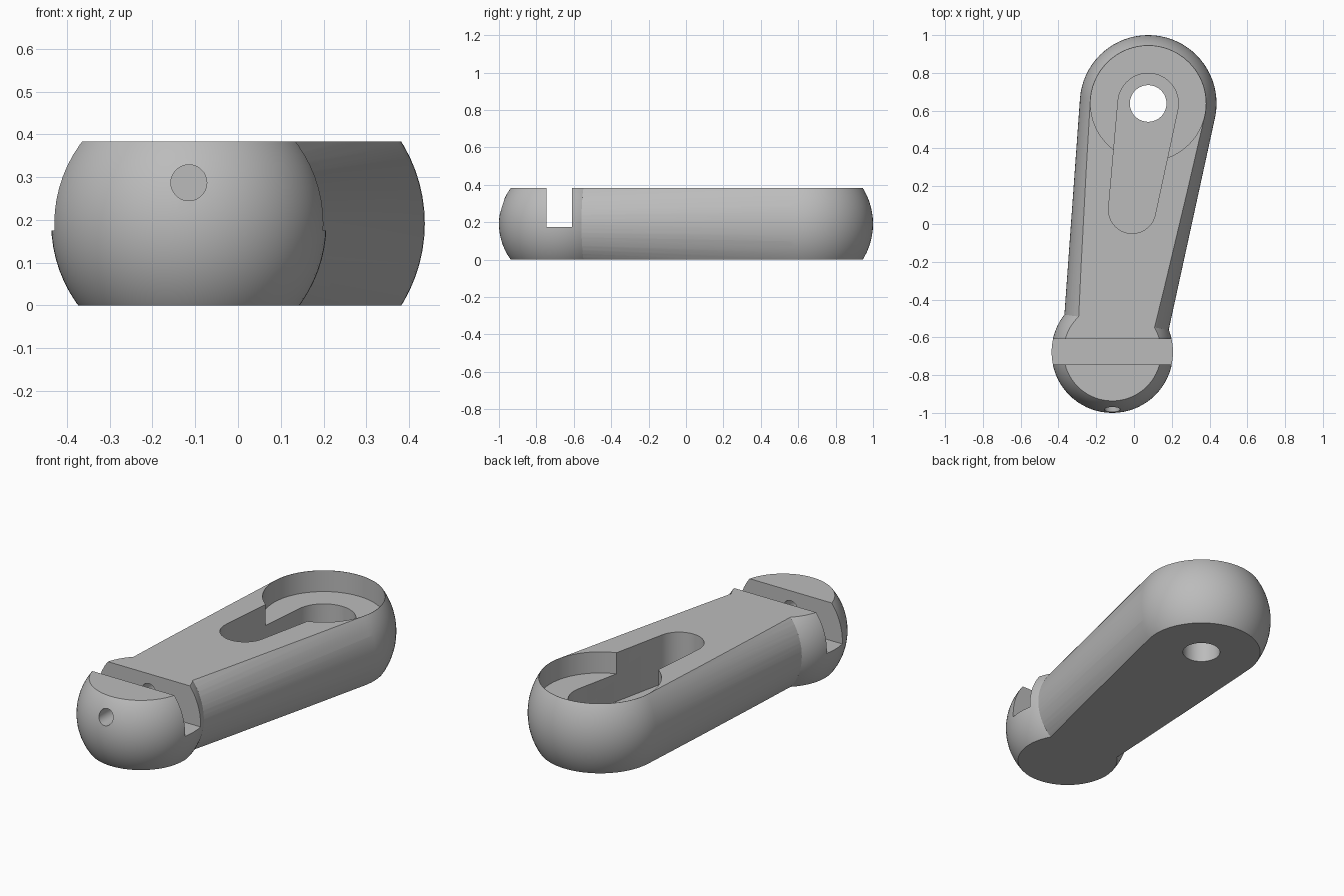
import bpy, bmesh, math
from mathutils import Matrix, Vector

if "Cube" in bpy.data.objects:
    bpy.data.objects.remove(bpy.data.objects["Cube"], do_unlink=True)

HEIGHT = 0.383
MID = HEIGHT / 2
BIG = Vector((0.075, 0.638, MID))      # centre of the wide end
SMALL = Vector((-0.115, -0.678, MID))  # centre of the ball end

grey = bpy.data.materials.new("plain_grey")
grey.use_nodes = True
grey.diffuse_color = (0.5, 0.5, 0.5, 1)
grey.node_tree.nodes["Principled BSDF"].inputs["Base Color"].default_value = grey.diffuse_color


def finish(bm, name):
    bmesh.ops.recalc_face_normals(bm, faces=bm.faces)
    mesh = bpy.data.meshes.new(name)
    bm.to_mesh(mesh)
    bm.free()
    mesh.materials.append(grey)
    obj = bpy.data.objects.new(name, mesh)
    bpy.context.collection.objects.link(obj)
    return obj


def add_sphere(bm, centre, radius):
    bmesh.ops.create_uvsphere(bm, u_segments=72, v_segments=36, radius=radius,
                              matrix=Matrix.Translation(centre))


def add_cylinder(bm, x, y, radius, z0, z1):
    bmesh.ops.create_cone(bm, cap_ends=True, segments=64, radius1=radius, radius2=radius,
                          depth=z1 - z0, matrix=Matrix.Translation((x, y, (z0 + z1) / 2)))


def hull(bm):
    # Wrap the bare points, so no face of the source shapes survives inside
    bmesh.ops.delete(bm, geom=bm.faces[:], context="FACES_KEEP_BOUNDARY")
    bmesh.ops.delete(bm, geom=bm.edges[:], context="EDGES_FACES")
    bmesh.ops.convex_hull(bm, input=bm.verts[:])
    loose = [v for v in bm.verts if not v.link_faces]
    bmesh.ops.delete(bm, geom=loose, context="VERTS")
    return bm


def points_hull(bm):
    out = bmesh.new()
    for v in bm.verts:
        out.verts.new(v.co)
    bm.free()
    bmesh.ops.convex_hull(out, input=out.verts[:])
    loose = [v for v in out.verts if not v.link_faces]
    bmesh.ops.delete(out, geom=loose, context="VERTS")
    return out


def box(name, lo, hi):
    bm = bmesh.new()
    lo, hi = Vector(lo), Vector(hi)
    bmesh.ops.create_cube(bm, size=1, matrix=Matrix.Translation((lo + hi) / 2)
                          @ Matrix.Diagonal((*(hi - lo), 1)))
    return finish(bm, name)


def boolean(target, tool, operation):
    mod = target.modifiers.new(tool.name, "BOOLEAN")
    mod.operation, mod.solver, mod.object = operation, "EXACT", tool
    bpy.context.view_layer.objects.active = target
    bpy.ops.object.modifier_apply(modifier=mod.name)
    bpy.data.objects.remove(tool, do_unlink=True)


# Tapered rounded arm
bm = bmesh.new()
add_sphere(bm, BIG, 0.362)
add_sphere(bm, SMALL, 0.267)
arm = finish(points_hull(bm), "lever_arm")

# Ball end
bm = bmesh.new()
add_sphere(bm, SMALL, 0.322)
boolean(arm, finish(bm, "ball_end"), "UNION")

# Flat top and bottom
boolean(arm, box("flat_slab", (-2, -2, 0), (2, 2, HEIGHT)), "INTERSECT")

# Round recess in the wide end
bm = bmesh.new()
add_cylinder(bm, BIG.x, BIG.y, 0.305, 0.267, 0.6)
boolean(arm, finish(bm, "round_recess"), "DIFFERENCE")

# Tapered pocket
bm = bmesh.new()
add_cylinder(bm, BIG.x, BIG.y, 0.16, 0.115, 0.6)
add_cylinder(bm, -0.01, 0.075, 0.125, 0.115, 0.6)
boolean(arm, finish(points_hull(bm), "tapered_pocket"), "DIFFERENCE")

# Through hole
bm = bmesh.new()
add_cylinder(bm, BIG.x, BIG.y, 0.097, -0.2, 0.3)
boolean(arm, finish(bm, "through_hole"), "DIFFERENCE")

# Cross slot in the ball end
boolean(arm, box("cross_slot", (-1, -0.745, 0.175), (1, -0.61, 1)), "DIFFERENCE")

# Pin hole running back from the ball tip
bm = bmesh.new()
add_cylinder(bm, 0, 0, 0.042, -0.35, 0.35)
bm.transform(Matrix.Translation((SMALL.x, -0.8, 0.287)) @ Matrix.Rotation(math.pi / 2, 4, "X"))
boolean(arm, finish(bm, "pin_hole"), "DIFFERENCE")

# Smooth rounds, sharp cut edges
bpy.ops.object.select_all(action="DESELECT")
arm.select_set(True)
bpy.context.view_layer.objects.active = arm
bpy.ops.object.shade_smooth_by_angle(angle=math.radians(25))
